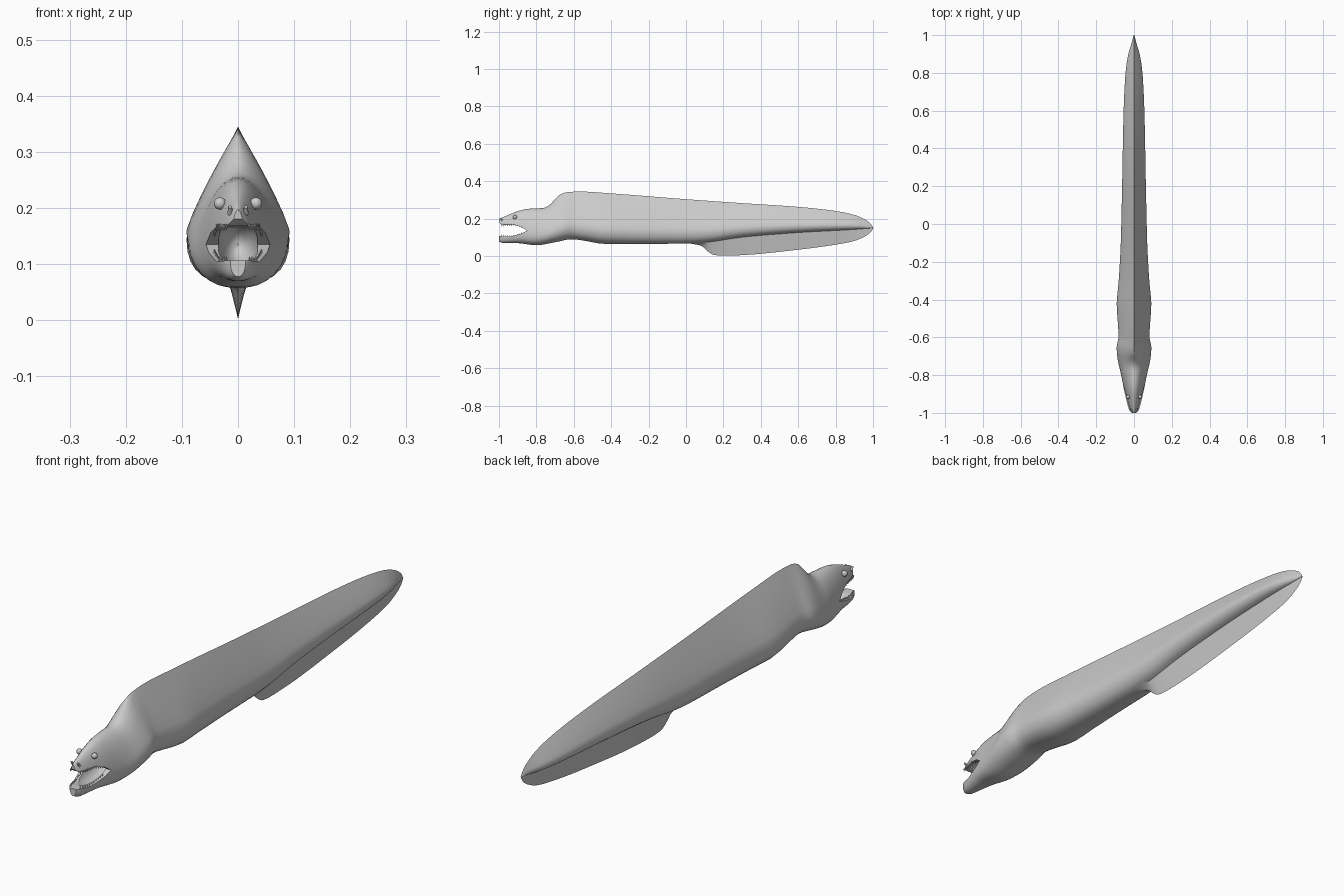
import bpy, bmesh, math
from mathutils import Matrix

if "Cube" in bpy.data.objects:
    bpy.data.objects.remove(bpy.data.objects["Cube"])

# Long profiles: (y, value)
TOP = [(-1, .197), (-.99, .203), (-.95, .22), (-.9, .24), (-.85, .252), (-.8, .255), (-.76, .257),
       (-.72, .282), (-.68, .325), (-.64, .341), (-.57, .345), (-.4, .335), (0, .304), (.3, .283),
       (.6, .263), (.8, .241), (.9, .22), (.96, .194), (.99, .17), (1, .152)]
WIDTH = [(-1, .014), (-.99, .023), (-.97, .031), (-.9, .048), (-.8, .068), (-.7, .089), (-.65, .092),
         (-.6, .082), (-.5, .087), (-.43, .092), (-.3, .081), (-.1, .07), (.2, .063), (.6, .055),
         (.8, .045), (.9, .03), (.95, .015), (1, .002)]
BOTTOM = [(-1, .078), (-.98, .07), (-.9, .069), (-.8, .058), (-.7, .074), (-.61, .09), (-.52, .078),
          (-.43, .064), (0, .067), (.1, .072), (.3, .1), (.6, .125), (.9, .142), (1, .15)]
FIN = [(.03, .066), (.08, .056), (.12, .022), (.15, .006), (.2, .002), (.28, .004), (.6, .034),
       (.8, .061), (.9, .081), (.96, .107), (.99, .13), (1, .147)]
SHARP = [(-1, .15), (-.8, .15), (-.62, 1), (1, 1)]


def ev(tab, y):
    """Smooth monotone interpolation of a profile."""
    if y <= tab[0][0]:
        return tab[0][1]
    if y >= tab[-1][0]:
        return tab[-1][1]
    sl = [(b[1] - a[1]) / (b[0] - a[0]) for a, b in zip(tab, tab[1:])]
    i = next(j for j in range(len(sl)) if y <= tab[j + 1][0])

    def tangent(j):
        if j == 0 or j == len(sl):
            return sl[min(j, len(sl) - 1)]
        a, b = sl[j - 1], sl[j]
        return 0 if a * b <= 0 else 2 * a * b / (a + b)
    h = tab[i + 1][0] - tab[i][0]
    t = (y - tab[i][0]) / h
    return ((2*t**3 - 3*t**2 + 1) * tab[i][1] + (t**3 - 2*t**2 + t) * h * tangent(i)
            + (3*t**2 - 2*t**3) * tab[i + 1][1] + (t**3 - t**2) * h * tangent(i + 1))


def section(y):
    """Closed cross-section: ridged back, boxy belly, thin fin underneath."""
    top, w, bot, k = (ev(p, y) for p in (TOP, WIDTH, BOTTOM, SHARP))
    fin = min(bot, ev(FIN, y)) if y > .03 else bot
    zc = bot + .3 * (top - bot)
    half = []
    for i in range(1, 11):
        a = math.pi / 2 * (1 - i / 10)
        t = math.sin(a)
        x = (1 - k) * math.cos(a) + k * (1 - t ** 1.15)
        half.append((w * x, zc + t * (top - zc)))
    for i in range(1, 7):
        a = math.radians(13 * i)
        half.append((w * math.cos(a) ** .75, zc - math.sin(a) ** .85 * (zc - bot)))
    xe, ze = half[-1]
    half.append((xe * .5, ze + (fin - ze) * .5 if fin < bot - .002 else bot))
    pts = [(0, top)] + half + [(0, fin)] + [(-x, z) for x, z in reversed(half)]
    return [(x, y, z) for x, z in pts]


def finish(name, bm):
    bmesh.ops.recalc_face_normals(bm, faces=bm.faces)
    me = bpy.data.meshes.new(name)
    bm.to_mesh(me)
    bm.free()
    ob = bpy.data.objects.new(name, me)
    bpy.context.collection.objects.link(ob)
    return ob


def smooth(ob, angle=40):
    bpy.ops.object.select_all(action='DESELECT')
    ob.select_set(True)
    bpy.context.view_layer.objects.active = ob
    bpy.ops.object.shade_smooth_by_angle(angle=math.radians(angle))


# Body with head and fins
ys = ([-1, -.996, -.99, -.98] + [-.96 + .02 * i for i in range(22)] + [-.52 + .05 * i for i in range(12)]
      + [.05 + .015 * i for i in range(12)] + [.25 + .05 * i for i in range(13)]
      + [.88, .91, .935, .955, .97, .98, .99, .996, 1])
bm = bmesh.new()
rings = [[bm.verts.new(p) for p in section(y)] for y in ys]
for a, b in zip(rings, rings[1:]):
    for i in range(len(a)):
        j = (i + 1) % len(a)
        bm.faces.new((a[i], a[j], b[j], b[i]))
bm.faces.new(rings[0])
bm.faces.new(rings[-1])
body = finish("eel_body", bm)

# Mouth cutters: open-jaw wedge and hollow throat
bm = bmesh.new()
wedge = [(-1.05, .19), (-1, .18), (-.985, .168), (-.96, .165), (-.92, .168), (-.88, .156), (-.85, .135),
         (-.88, .121), (-.94, .104), (-.985, .106), (-1.05, .107)]
face = bm.faces.new([bm.verts.new((-.15, y, z)) for y, z in wedge])
ext = bmesh.ops.extrude_face_region(bm, geom=[face])
bmesh.ops.translate(bm, vec=(.3, 0, 0), verts=[v for v in ext['geom'] if isinstance(v, bmesh.types.BMVert)])
jaw_cut = finish("jaw_cutter", bm)
bm = bmesh.new()
bmesh.ops.create_uvsphere(bm, u_segments=24, v_segments=16, radius=1,
                          matrix=Matrix.Translation((0, -.88, .135)) @ Matrix.Diagonal((.036, .11, .046, 1)))
throat_cut = finish("throat_cutter", bm)
bpy.context.view_layer.objects.active = body
for cutter in (jaw_cut, throat_cut):
    cutter.hide_render = True
    mod = body.modifiers.new("mouth", 'BOOLEAN')
    mod.operation, mod.solver, mod.object = 'DIFFERENCE', 'EXACT', cutter
    bpy.ops.object.modifier_apply(modifier=mod.name)
for cutter in (jaw_cut, throat_cut):
    bpy.data.objects.remove(cutter)
smooth(body)

# Teeth along both jaws
bm = bmesh.new()
for i in range(11):
    y = -.985 + .0105 * i
    for side in (-1, 1):
        x = side * ev(WIDTH, y) * .8
        up = ev([(-.985, .167), (-.92, .167), (-.88, .156)], y)
        low = ev([(-.985, .107), (-.94, .105), (-.88, .12)], y)
        for z, flip in ((up - .002, math.pi), (low + .002, 0)):
            bmesh.ops.create_cone(bm, cap_ends=True, segments=6, radius1=.0032, radius2=0, depth=.013,
                                  matrix=Matrix.Translation((x, y, z)) @ Matrix.Rotation(flip, 4, 'X'))
smooth(finish("teeth", bm))

# Eyes and nostril tubes
eyes, nostrils = bmesh.new(), bmesh.new()
for s in (-1, 1):
    bmesh.ops.create_uvsphere(eyes, u_segments=16, v_segments=10, radius=.011,
                              matrix=Matrix.Translation((s * .032, -.915, .208)))
    bmesh.ops.create_cone(nostrils, cap_ends=True, segments=10, radius1=.005, radius2=.0035, depth=.016,
                          matrix=Matrix.Translation((s * .014, -.985, .196)) @ Matrix.Rotation(.7, 4, 'X'))
smooth(finish("eyes", eyes))
smooth(finish("nostrils", nostrils))
